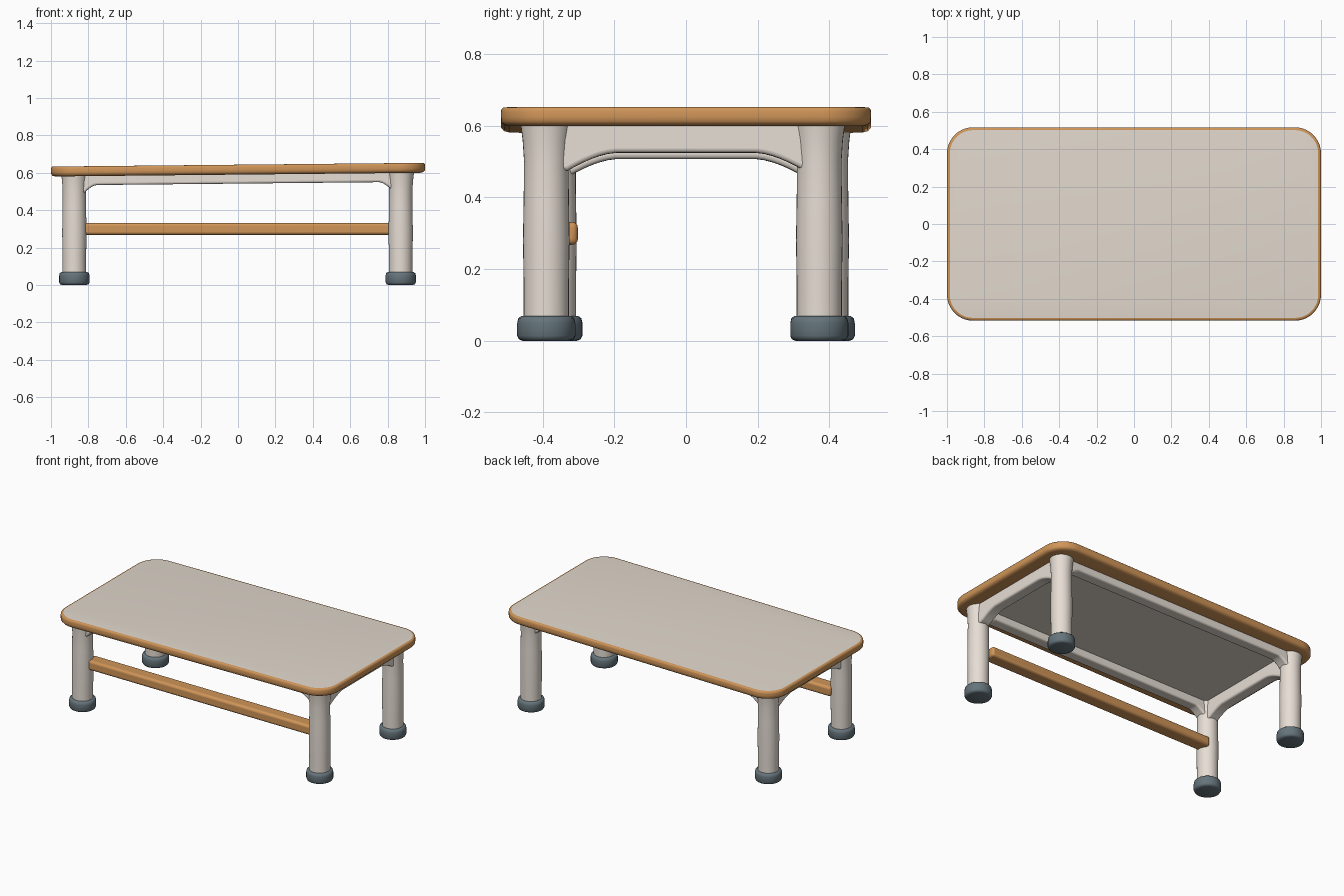
import bpy, bmesh
from math import sin, cos, pi, radians

cube = bpy.data.objects.get("Cube")
if cube:
    bpy.data.objects.remove(cube)


def material(name, rgb):
    m = bpy.data.materials.new(name)
    m.use_nodes = True
    m.diffuse_color = (*rgb, 1)
    bsdf = m.node_tree.nodes["Principled BSDF"]
    bsdf.inputs["Base Color"].default_value = (*rgb, 1)
    bsdf.inputs["Roughness"].default_value = 0.8
    return m


PANEL = material("warm grey panel", (0.76, 0.69, 0.61))
CREAM = material("pale cream", (0.81, 0.74, 0.67))
WOOD = material("orange wood", (0.63, 0.30, 0.098))
RUBBER = material("slate rubber", (0.13, 0.175, 0.2))

TILT = 0.01  # the top rises slightly towards +x


def finish(name, bm, mats, bevel=0, tilt=False):
    if tilt:
        for v in bm.verts:
            v.co.z += TILT * v.co.x
    bmesh.ops.recalc_face_normals(bm, faces=bm.faces)
    mesh = bpy.data.meshes.new(name)
    bm.to_mesh(mesh)
    bm.free()
    for m in mats:
        mesh.materials.append(m)
    ob = bpy.data.objects.new(name, mesh)
    bpy.context.collection.objects.link(ob)
    if bevel:
        mod = ob.modifiers.new("soft edges", "BEVEL")
        mod.width = bevel
        mod.segments = 4
        mod.limit_method = "ANGLE"
        mod.angle_limit = radians(40)
    bpy.ops.object.select_all(action="DESELECT")
    ob.select_set(True)
    bpy.context.view_layer.objects.active = ob
    bpy.ops.object.shade_smooth_by_angle(angle=radians(50))


def loft(bm, rings):
    """Join rings of points with quads; return the two end caps."""
    loops = [[bm.verts.new(p) for p in ring] for ring in rings]
    n = len(loops[0])
    for a, b in zip(loops, loops[1:]):
        for i in range(n):
            j = (i + 1) % n
            bm.faces.new((a[i], a[j], b[j], b[i]))
    return bm.faces.new(loops[0][::-1]), bm.faces.new(loops[-1])


def rounded_rect(hx, hy, r, z, steps=10):
    pts = []
    for q, (sx, sy) in enumerate([(1, 1), (-1, 1), (-1, -1), (1, -1)]):
        for k in range(steps + 1):
            a = (q + k / steps) * pi / 2
            pts.append((sx * (hx - r) + r * cos(a), sy * (hy - r) + r * sin(a), z))
    return pts


def circle(x, y, r, z, n=32):
    return [(x + r * cos(2 * pi * i / n), y + r * sin(2 * pi * i / n), z) for i in range(n)]


# Table top: wooden rim with pale panels above and below
bm = bmesh.new()
edge = [(0.13, 0.59), (0.024, 0.59), (0.009, 0.594), (0.001, 0.603), (0, 0.615),
        (0, 0.63), (0.002, 0.638), (0.006, 0.642), (0.015, 0.643)]
for cap in loft(bm, [rounded_rect(1 - i, 0.517 - i, 0.14 - i, z) for i, z in edge]):
    cap.material_index = 1
finish("table_top", bm, [WOOD, PANEL], tilt=True)

# Legs and rubber feet
LEGS = {"front_left": (0.87, -0.39), "back_left": (0.87, 0.372),
        "front_right": (-0.875, -0.37), "back_right": (-0.875, 0.39)}
LEG_PROFILE = [(0.063, 0.03), (0.063, 0.15), (0.065, 0.28), (0.063, 0.4),
               (0.062, 0.5), (0.066, 0.56), (0.072, 0.605)]
FOOT_PROFILE = [(0.066, 0), (0.076, 0.004), (0.081, 0.014), (0.081, 0.05),
                (0.078, 0.063), (0.07, 0.069), (0.06, 0.07)]
for place, (x, y) in LEGS.items():
    bm = bmesh.new()
    loft(bm, [circle(x, y, r, z) for r, z in LEG_PROFILE])
    finish(place + "_leg", bm, [CREAM])
    bm = bmesh.new()
    loft(bm, [circle(x, y, r, z) for r, z in FOOT_PROFILE])
    finish(place + "_foot", bm, [RUBBER])


# Aprons: beams that sweep down into the legs at both ends
def apron(name, half, z_low, reach, drop, place, thick=0.075):
    side = [(half, 0.605), (half, z_low - drop)]
    for k in range(7):
        t = k / 6
        u = half - 0.045 - reach * t
        side.append((u, z_low - drop * (1 - t) ** 1.6))
    profile = side + [(-u, z) for u, z in reversed(side)]
    bm = bmesh.new()
    loft(bm, [[place(u, d, z) for u, z in profile] for d in (-thick / 2, thick / 2)])
    finish(name, bm, [CREAM], bevel=0.012, tilt=True)


for word, s in (("front", -1), ("back", 1)):
    apron(word + "_apron", 0.87, 0.542, 0.07, 0.045,
          lambda u, d, z, s=s: (u, s * 0.38 - 0.011 * u + d, z))
for word, s in (("right", -1), ("left", 1)):
    apron(word + "_apron", 0.375, 0.516, 0.135, 0.05,
          lambda u, d, z, s=s: (s * 0.872 + d, u, z))

# Wooden rail between the front legs
bm = bmesh.new()
loft(bm, [[(x, -0.347 + dy, 0.30 + dz) for dy, dz in
           ((-0.045, -0.032), (0.045, -0.032), (0.045, 0.032), (-0.045, 0.032))]
          for x in (-0.84, 0.83)])
finish("front_rail", bm, [WOOD], bevel=0.016)
